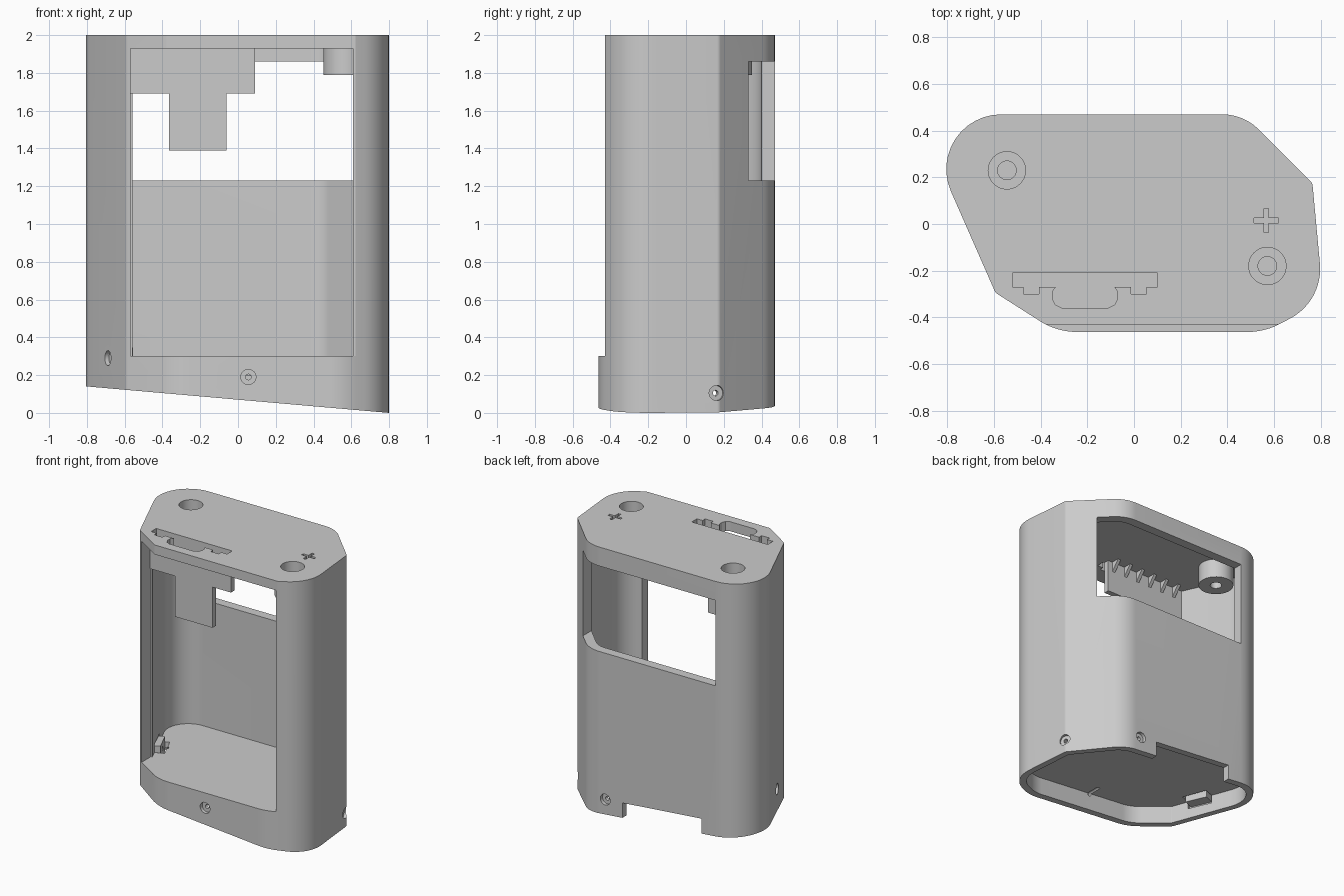
import bpy, bmesh, math
from mathutils import Vector, Matrix

cube = bpy.data.objects.get("Cube")
if cube:
    bpy.data.objects.remove(cube, do_unlink=True)

grey = bpy.data.materials.new("plain grey")
grey.use_nodes = True
COLOUR = (0.6, 0.6, 0.6, 1)
grey.diffuse_color = COLOUR
grey.node_tree.nodes["Principled BSDF"].inputs["Base Color"].default_value = COLOUR

SLOPE = -0.0875   # tilt of the underside along x
BASE = 0.07       # underside height at the middle

# Corners of the case outline: x, y, rounding radius (clockwise)
CORNERS = [(-0.93, 0.47, 0.235), (0.47, 0.47, 0.22), (0.765, 0.175, 0.03),
           (0.812, -0.33, 0.24), (0.56, -0.463, 0.3), (-0.33, -0.463, 0.3),
           (-0.594, -0.295, 0.04)]


def finish(name, bm):
    bmesh.ops.recalc_face_normals(bm, faces=bm.faces)
    mesh = bpy.data.meshes.new(name)
    bm.to_mesh(mesh)
    bm.free()
    mesh.materials.append(grey)
    obj = bpy.data.objects.new(name, mesh)
    bpy.context.collection.objects.link(obj)
    return obj


def outline(inset=0.0, steps=12):
    """Rounded polygon, moved inwards by the inset."""
    n = len(CORNERS)
    raw = [Vector(c[:2]) for c in CORNERS]
    moved = []
    for i in range(n):
        a = (raw[i] - raw[i - 1]).normalized()
        b = (raw[(i + 1) % n] - raw[i]).normalized()
        na, nb = Vector((a.y, -a.x)), Vector((b.y, -b.x))
        moved.append(raw[i] + (na + nb) * inset / (1 + na.dot(nb)))
    pts = []
    for i in range(n):
        p = moved[i]
        a = (p - moved[i - 1]).normalized()
        b = (moved[(i + 1) % n] - p).normalized()
        r = max(CORNERS[i][2] - inset, 0.01)
        turn = a.angle(b)
        centre = p + (b - a).normalized() * r / math.cos(turn / 2)
        start = p - a * r * math.tan(turn / 2) - centre
        for k in range(steps + 1):
            pts.append(centre + Matrix.Rotation(-turn * k / steps, 2) @ start)
    return pts


def prism(name, pts, z0, z1, tilt0=0.0, tilt1=0.0):
    bm = bmesh.new()
    low = [bm.verts.new((x, y, z0 + tilt0 * x)) for x, y in pts]
    high = [bm.verts.new((x, y, z1 + tilt1 * x)) for x, y in pts]
    bm.faces.new(low)
    bm.faces.new(high)
    for i in range(len(pts)):
        bm.faces.new((low[i - 1], low[i], high[i], high[i - 1]))
    return finish(name, bm)


def box(name, x0, x1, y0, y1, z0, z1, tilt=0.0):
    return prism(name, [(x0, y0), (x1, y0), (x1, y1), (x0, y1)], z0, z1, tilt, tilt)


def rod(name, start, end, radius, sides=32):
    start, end = Vector(start), Vector(end)
    axis = end - start
    bm = bmesh.new()
    turn = axis.to_track_quat('Z', 'Y').to_matrix().to_4x4()
    bmesh.ops.create_cone(bm, cap_ends=True, segments=sides, radius1=radius, radius2=radius,
                          depth=axis.length, matrix=Matrix.Translation((start + end) / 2) @ turn)
    return finish(name, bm)


def combine(target, tool, operation='DIFFERENCE', keep=False):
    mod = target.modifiers.new("combine", 'BOOLEAN')
    mod.operation, mod.solver, mod.object = operation, 'EXACT', tool
    bpy.context.view_layer.objects.active = target
    bpy.ops.object.modifier_apply(modifier=mod.name)
    if not keep:
        bpy.data.objects.remove(tool, do_unlink=True)


# Case shell: sloped bottom, main cavity, shallow recess underneath
case = prism("case", outline(), BASE, 2.0, SLOPE, 0)
combine(case, prism("cavity", outline(0.07), 0.30, 1.93))
combine(case, prism("base_recess", outline(0.05), BASE - 0.1, BASE + 0.13, SLOPE, SLOPE))

# Front opening, seat for the front cover, rear window, cable notch
combine(case, box("front_opening", -0.57, 0.61, -0.7, -0.2, 0.30, 1.93))
combine(case, box("cover_seat", -0.9, 0.9, -0.7, -0.43, 0.30, 2.1))
combine(case, box("rear_window", -0.57, 0.61, 0.2, 0.7, 1.23, 1.86))
combine(case, box("rear_notch", -0.455, 0.19, 0.35, 0.7, BASE - 0.15, BASE + 0.11, SLOPE))

# Screw bosses under the roof with counterbored holes
for side, x, y in (("right", -0.545, 0.23), ("left", 0.572, -0.18)):
    boss = rod(side + "_roof_boss", (x, y, 1.79), (x, y, 1.95), 0.12, 48)
    combine(case, boss, 'UNION')
    combine(case, rod("bore", (x, y, 1.86), (x, y, 2.1), 0.08, 48))
    combine(case, rod("pilot", (x, y, 1.7), (x, y, 2.05), 0.04))

# Engraved plus sign
for w, d in ((0.052, 0.01), (0.01, 0.052)):
    combine(case, box("plus", 0.567 - w, 0.567 + w, 0.015 - d, 0.015 + d, 1.96, 2.1))

# Roof slot: bar, two tabs and a rounded tongue
mid = -0.21
half = [(0.31, -0.21), (0.31, -0.27), (0.263, -0.27), (0.263, -0.30), (0.197, -0.30),
        (0.197, -0.27), (0.125, -0.27), (0.14, -0.29), (0.14, -0.32), (0.128, -0.345), (0.10, -0.36)]
slot = [(mid + x, y) for x, y in half] + [(mid - x, y) for x, y in reversed(half)]
combine(case, prism("roof_slot", slot, 1.8, 2.1))

# Hanging plate behind the slot, braced by small gussets
plate = box("hanging_plate", -0.575, 0.09, -0.21, -0.17, 1.69, 1.95)
combine(plate, box("plate_tongue", -0.365, -0.06, -0.21, -0.17, 1.39, 1.75), 'UNION')
for i in range(6):
    x = -0.5 + i * 0.108
    bm = bmesh.new()
    ends = [[bm.verts.new((x + s, y, z)) for y, z in ((-0.175, 1.94), (-0.10, 1.94), (-0.175, 1.85))]
            for s in (-0.012, 0.012)]
    for end in ends:
        bm.faces.new(end)
    for k in range(3):
        bm.faces.new((ends[0][k - 1], ends[0][k], ends[1][k], ends[1][k - 1]))
    finish("gusset_%d" % (i + 1), bm)

# Pocket through the floor and boss block by the right side screw
inward = Vector((0.915, 0.403, 0))
hole = Vector((-0.69, -0.08, 0.29))
turn = math.atan2(inward.y, inward.x)


def side_block(name, depth, width, z0, z1):
    across = Vector((-inward.y, inward.x, 0)) * width
    a, b = hole + inward * 0.03, hole + inward * depth
    return prism(name, [p.xy for p in (a - across, b - across, b + across, a + across)], z0, z1)


combine(case, side_block("floor_pocket", 0.14, 0.09, 0.2, 0.36))
block = side_block("screw_block", 0.11, 0.08, 0.22, 0.345)

# Recessed screw holes around the base
screws = [((0.055, -0.463, 0.19), (0, 1, 0)), ((0.33, 0.47, 0.15), (0, -1, 0)),
          ((0.77, 0.165, 0.105), (-0.94, -0.34, 0)), (hole, inward)]
for pos, direction in screws:
    pos, direction = Vector(pos), Vector(direction)
    for radius, depth in ((0.04, 0.025), (0.015, 0.15)):
        tool = rod("screw_hole", pos - direction * 0.05, pos + direction * depth, radius, 24)
        combine(block, tool, keep=True)
        combine(case, tool)

# Smooth rounded walls, sharp edges kept
for obj in (case, plate, block):
    bpy.ops.object.select_all(action='DESELECT')
    obj.select_set(True)
    bpy.context.view_layer.objects.active = obj
    bpy.ops.object.shade_smooth_by_angle(angle=math.radians(25))
